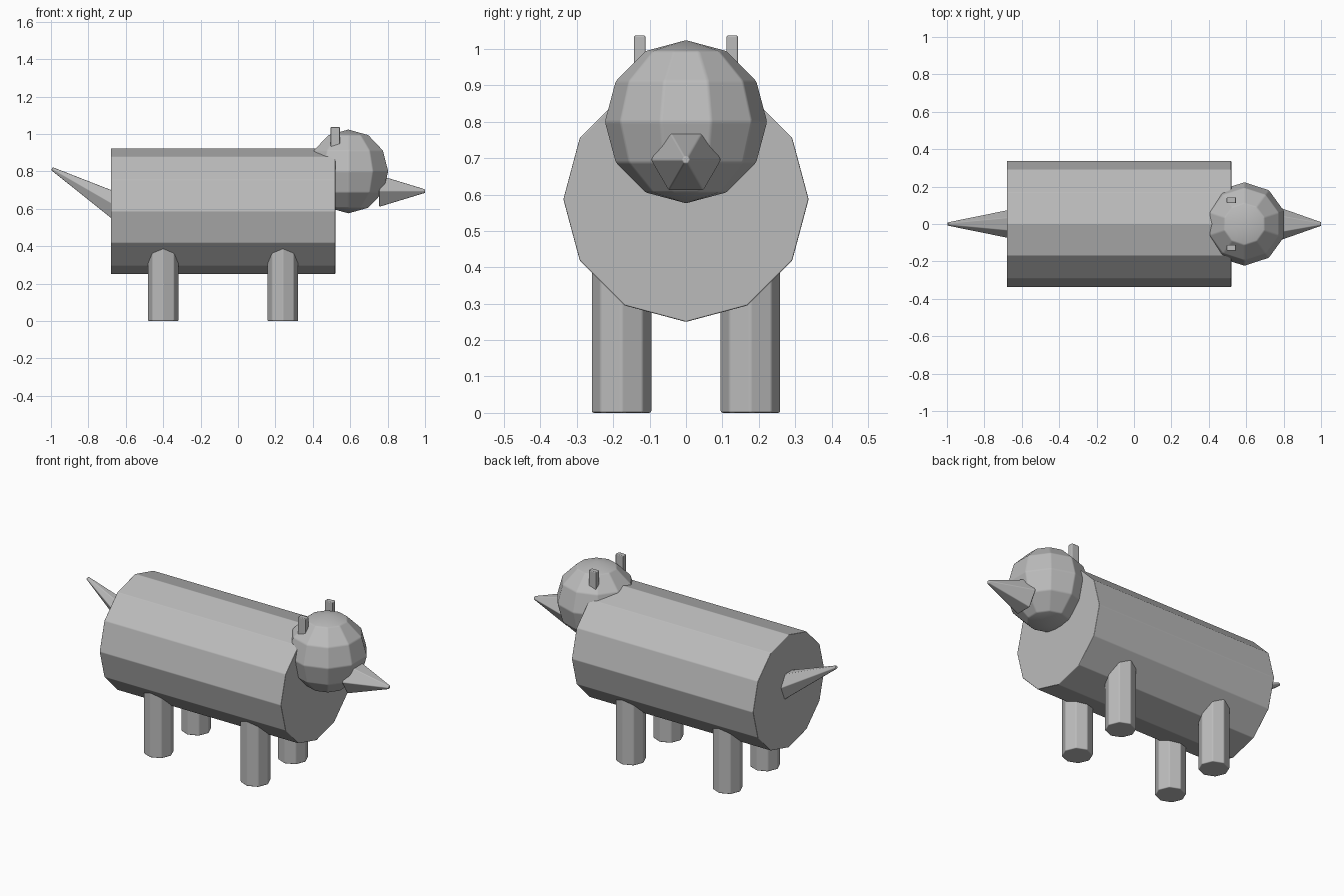
import bpy, math
from mathutils import Vector

cube = bpy.data.objects.get("Cube")
if cube:
    bpy.data.objects.remove(cube, do_unlink=True)

GREY = (0.5, 0.5, 0.5, 1.0)
grey = bpy.data.materials.new("plain_grey")
grey.use_nodes = True
grey.diffuse_color = GREY
grey.node_tree.nodes["Principled BSDF"].inputs["Base Color"].default_value = GREY


def finish(name, bevel):
    """Name the new part, colour it and soften its edges slightly."""
    obj = bpy.context.object
    obj.name = obj.data.name = name
    obj.data.materials.append(grey)
    bpy.ops.object.shade_smooth_by_angle(angle=math.radians(25))
    mod = obj.modifiers.new("soft_edges", "BEVEL")
    mod.width = bevel
    mod.segments = 2
    mod.limit_method = "ANGLE"
    mod.angle_limit = math.radians(15)
    mod.harden_normals = True
    return obj


def tapered(name, start, end, r1, r2, sides, bevel):
    """Closed prism or cone between two points lying in an xz plane."""
    a, b = Vector(start), Vector(end)
    d = b - a
    bpy.ops.mesh.primitive_cone_add(
        vertices=sides, radius1=r1, radius2=r2, depth=d.length,
        location=(a + b) / 2, rotation=(0, math.atan2(d.x, d.z), 0))
    return finish(name, bevel)


# Barrel body
tapered("body", (-0.68, 0, 0.587), (0.52, 0, 0.587), 0.337, 0.337, 12, 0.004)

# Legs
for end, x in (("rear", -0.4), ("front", 0.24)):
    for side, y in (("left", 0.177), ("right", -0.177)):
        tapered(f"{end}_{side}_leg", (x, y, 0), (x, y, 0.44),
                0.083, 0.083, 8, 0.006)

# Head
bpy.ops.mesh.primitive_uv_sphere_add(
    segments=10, ring_count=6, radius=0.224, location=(0.59, 0, 0.8))
finish("head", 0.006)

# Snout and tail
tapered("snout", (0.755, 0, 0.695), (1.0, 0, 0.695), 0.097, 0.011, 6, 0.004)
tapered("tail", (-0.605, 0, 0.59), (-0.995, 0, 0.815), 0.089, 0.01, 6, 0.004)

# Ears
for side, y in (("left", 0.127), ("right", -0.127)):
    bpy.ops.mesh.primitive_cube_add(size=1, location=(0.52, y, 0.979))
    bpy.context.object.scale = (0.05, 0.032, 0.116)
    bpy.ops.object.transform_apply(location=False, rotation=False, scale=True)
    finish(f"{side}_ear", 0.005)
